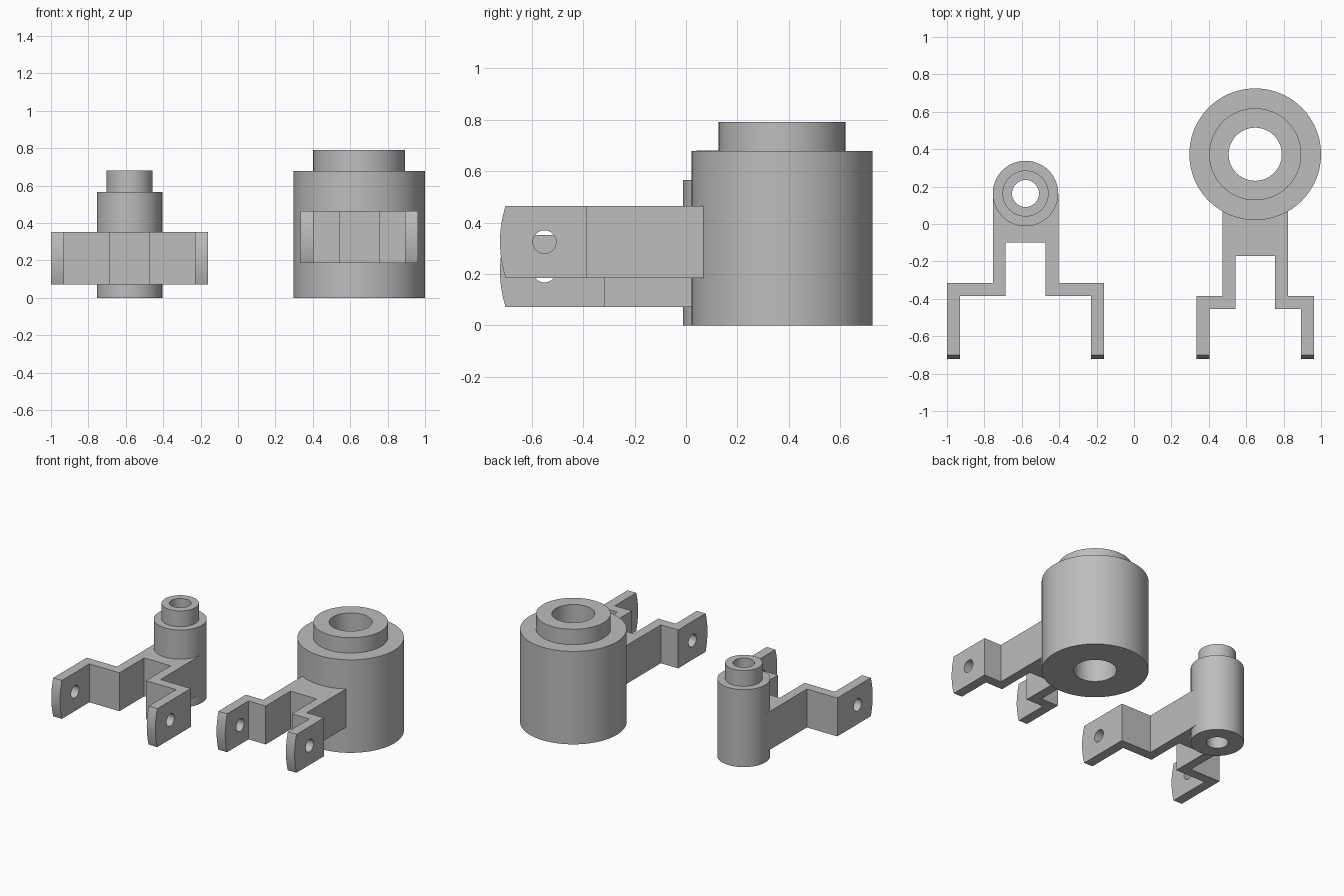
import bpy
import bmesh
import math
from mathutils import Matrix, Vector

cube = bpy.data.objects.get("Cube")
if cube:
    bpy.data.objects.remove(cube, do_unlink=True)

metal = bpy.data.materials.new("plain_grey")
metal.use_nodes = True
grey = (0.51, 0.51, 0.51, 1)
metal.diffuse_color = grey
metal.node_tree.nodes["Principled BSDF"].inputs["Base Color"].default_value = grey


def make_object(name, bm):
    bmesh.ops.recalc_face_normals(bm, faces=bm.faces)
    mesh = bpy.data.meshes.new(name)
    bm.to_mesh(mesh)
    bm.free()
    mesh.materials.append(metal)
    obj = bpy.data.objects.new(name, mesh)
    bpy.context.collection.objects.link(obj)
    return obj


def activate(obj):
    bpy.ops.object.select_all(action='DESELECT')
    obj.select_set(True)
    bpy.context.view_layer.objects.active = obj


def smooth(obj):
    activate(obj)
    bpy.ops.object.shade_smooth_by_angle(angle=math.radians(25))


def prism(name, points, offset):
    """Extrude a closed 3D outline along an offset."""
    bm = bmesh.new()
    face = bm.faces.new([bm.verts.new(p) for p in points])
    new = bmesh.ops.extrude_face_region(bm, geom=[face])["geom"]
    bmesh.ops.translate(bm, vec=Vector(offset),
                        verts=[v for v in new if isinstance(v, bmesh.types.BMVert)])
    return make_object(name, bm)


def boolean(obj, cutter, operation):
    cutter.hide_render = True
    mod = obj.modifiers.new("cut", 'BOOLEAN')
    mod.operation = operation
    mod.solver = 'EXACT'
    mod.object = cutter
    activate(obj)
    bpy.ops.object.modifier_apply(modifier=mod.name)
    bpy.data.objects.remove(cutter, do_unlink=True)


def sleeve(name, cx, cy, bore, outer, collar, shoulder, top):
    """Stepped tube turned from a half section."""
    bm = bmesh.new()
    section = [(bore, 0), (outer, 0), (outer, shoulder),
               (collar, shoulder), (collar, top), (bore, top)]
    verts = [bm.verts.new((cx + r, cy, z)) for r, z in section]
    edges = [bm.edges.new((verts[i - 1], verts[i])) for i in range(len(verts))]
    bmesh.ops.spin(bm, geom=verts + edges, cent=(cx, cy, 0), axis=(0, 0, 1),
                   angle=math.tau, steps=96)
    bmesh.ops.remove_doubles(bm, verts=bm.verts, dist=0.0001)
    smooth(make_object(name, bm))


def fork(name, cx, cy, seat, half, slot, arm_in, arm_out,
         slot_y, step_back, step_front, z0, z1):
    """Two-armed bracket with rounded, drilled ends."""
    # Plan outline: one half, then mirrored, closed by an arc inside the sleeve wall
    tip = -0.8
    right = [(slot, slot_y), (slot, step_front), (arm_in, step_front),
             (arm_in, tip), (arm_out, tip), (arm_out, step_back), (half, step_back)]
    reach = math.asin(min(1, half / seat))
    if half > seat:
        right.append((half, cy))
    arc = [(seat * math.sin(a), cy - seat * math.cos(a))
           for a in (reach * (1 - i / 12) for i in range(25))]
    left = [(-x, y) for x, y in reversed(right)]
    plan = [(cx + x, y, z0) for x, y in right + arc + left]
    bracket = prism(name, plan, (0, 0, z1 - z0))

    # Side outline: bowed front edge
    mid, rad, front = (z0 + z1) / 2, 0.46, -0.723
    sweep = math.asin((z1 - z0 + 0.02) / 2 / rad)
    side = [(-2, front + rad - rad * math.cos(a), mid + rad * math.sin(a))
            for a in (sweep * (i / 10 - 1) for i in range(21))]
    side += [(-2, 1, side[-1][2]), (-2, 1, side[0][2])]
    boolean(bracket, prism("end_cutter", side, (4, 0, 0)), 'INTERSECT')

    # Pin holes through both arms
    bm = bmesh.new()
    bmesh.ops.create_cone(bm, cap_ends=True, segments=48, radius1=0.045, radius2=0.045,
                          depth=1.2, matrix=Matrix.Translation((cx, -0.55, mid))
                          @ Matrix.Rotation(math.pi / 2, 4, 'Y'))
    boolean(bracket, make_object("hole_cutter", bm), 'DIFFERENCE')
    smooth(bracket)


# Small hinge half
sleeve("small_sleeve", -0.58, 0.163, 0.072, 0.175, 0.123, 0.565, 0.68)
fork("small_fork", -0.58, 0.163, 0.12, 0.175, 0.107, 0.35, 0.42,
     -0.1, -0.315, -0.385, 0.072, 0.352)

# Large hinge half
sleeve("large_sleeve", 0.648, 0.373, 0.142, 0.352, 0.246, 0.678, 0.79)
fork("large_fork", 0.648, 0.373, 0.3, 0.175, 0.106, 0.245, 0.315,
     -0.17, -0.385, -0.455, 0.185, 0.465)
